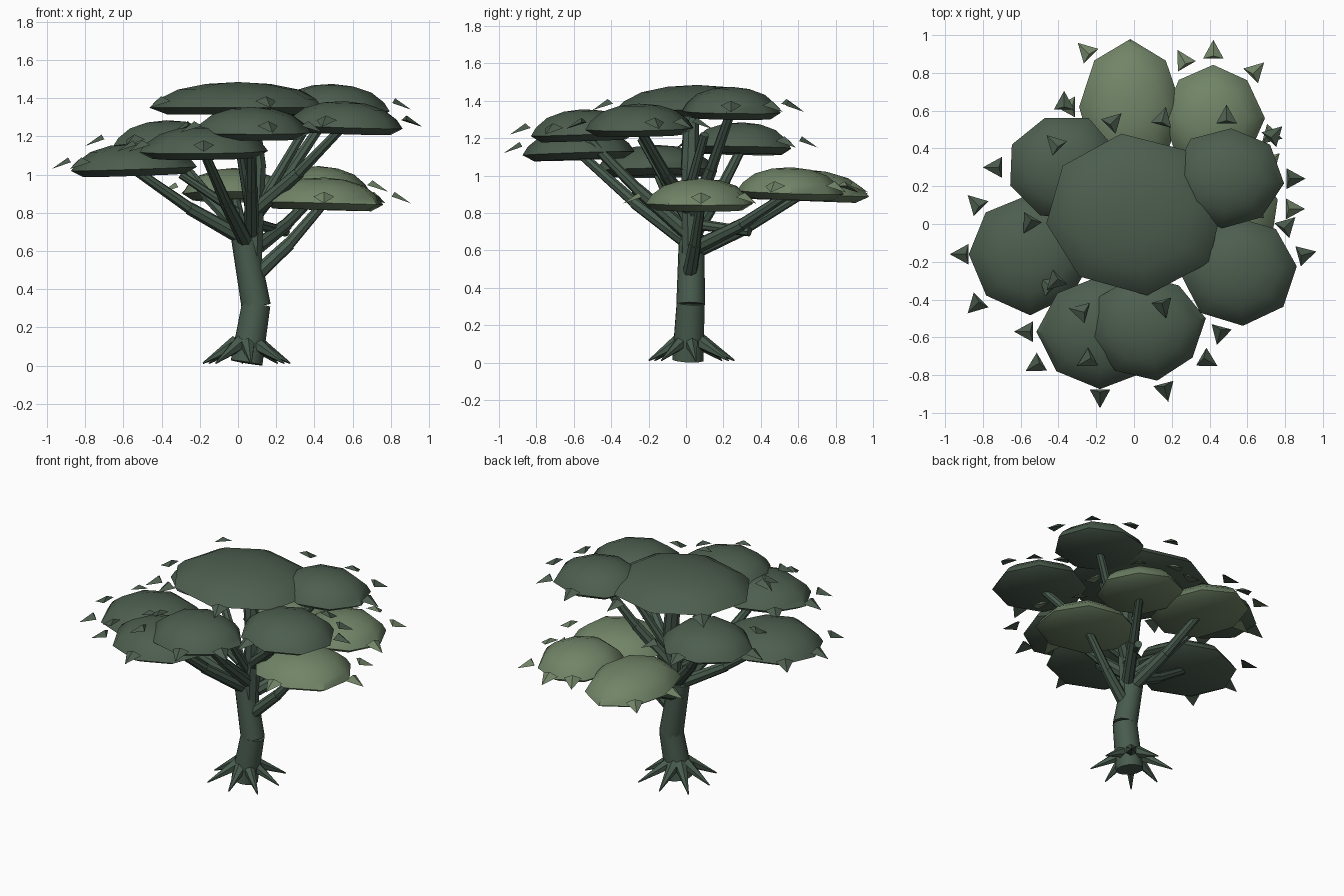
import bpy, bmesh, random
from math import sin, cos, pi, radians
from mathutils import Vector

random.seed(4)
cube = bpy.data.objects.get("Cube")
if cube:
    bpy.data.objects.remove(cube, do_unlink=True)


def material(name, rgb):
    m = bpy.data.materials.new(name)
    m.use_nodes = True
    m.diffuse_color = (*rgb, 1)
    bsdf = m.node_tree.nodes["Principled BSDF"]
    bsdf.inputs["Base Color"].default_value = (*rgb, 1)
    bsdf.inputs["Roughness"].default_value = 0.9
    return m


BARK = material("dark green bark", (0.065, 0.105, 0.075))
DARK = material("dark green foliage", (0.074, 0.112, 0.078))
LIGHT = material("light green foliage", (0.165, 0.232, 0.137))


def finish(bm, name, mat, smooth=True):
    bmesh.ops.recalc_face_normals(bm, faces=bm.faces)
    mesh = bpy.data.meshes.new(name)
    bm.to_mesh(mesh)
    bm.free()
    mesh.materials.append(mat)
    obj = bpy.data.objects.new(name, mesh)
    bpy.context.collection.objects.link(obj)
    if smooth:
        bpy.ops.object.select_all(action="DESELECT")
        obj.select_set(True)
        bpy.context.view_layer.objects.active = obj
        bpy.ops.object.shade_smooth_by_angle(angle=radians(42))
    return obj


def limb(name, a, b, r1, r2, sides=8):
    """Tapered cylinder running from point a to point b."""
    a, b = Vector(a), Vector(b)
    bm = bmesh.new()
    bmesh.ops.create_cone(bm, cap_ends=True, segments=sides, radius1=r1,
                          radius2=r2, depth=(b - a).length)
    obj = finish(bm, name, BARK)
    obj.location = (a + b) / 2
    obj.rotation_mode = "QUATERNION"
    obj.rotation_quaternion = (b - a).to_track_quat("Z", "Y")


def pad(name, centre, rx, ry, turn, mat):
    """Low dome with a flat underside and a thin faceted rim."""
    sides = 8
    profile = [(0.8, -0.035), (1, 0), (0.9, 0.045), (0.68, 0.095), (0.36, 0.125)]
    jitter = [random.uniform(0.97, 1.06) for _ in range(sides)]
    bm = bmesh.new()
    rings = []
    for r, z in profile:
        ring = []
        for i in range(sides):
            t = radians(turn) + 2 * pi * i / sides
            ring.append(bm.verts.new((r * jitter[i] * rx * cos(t),
                                      r * jitter[i] * ry * sin(t), z)))
        rings.append(ring)
    for low, high in zip(rings, rings[1:]):
        for i in range(sides):
            j = (i + 1) % sides
            bm.faces.new((low[i], low[j], high[j], high[i]))
    bm.faces.new(rings[0])
    tip = bm.verts.new((0, 0, 0.135))
    for i in range(sides):
        bm.faces.new((rings[-1][i], rings[-1][(i + 1) % sides], tip))
    obj = finish(bm, name, mat)
    obj.location = centre
    # The outer edge droops a little
    obj.rotation_euler = (-0.06 * centre[1], 0.06 * centre[0], 0)


def tuft(name, centre, angle, mat):
    """Small three-sided leaf spike drooping outwards."""
    bm = bmesh.new()
    points = [(0.055, 0, -0.025), (-0.045, 0.055, 0.01),
              (-0.045, -0.055, 0.01), (-0.03, 0, 0.035)]
    v = [bm.verts.new(p) for p in points]
    for tri in ((0, 1, 2), (0, 1, 3), (0, 2, 3), (1, 2, 3)):
        bm.faces.new([v[i] for i in tri])
    obj = finish(bm, name, mat, smooth=False)
    obj.location = centre
    obj.rotation_euler = (0, 0, angle)


def clamp(value):
    """Keep tufts inside the outline of the tree."""
    return max(-0.92, min(0.92, value))


# Trunk in leaning sections
limb("trunk_base", (0.045, 0.01, 0.015), (0.095, 0.025, 0.32), 0.086, 0.077, 12)
limb("trunk_middle", (0.095, 0.025, 0.31), (0.03, 0.03, 0.68), 0.077, 0.068, 12)
limb("trunk_upper", (0.07, 0.03, 0.5), (0.1, 0.02, 1.05), 0.055, 0.048)
limb("trunk_top", (0.1, 0.02, 1.03), (0.06, 0.03, 1.37), 0.05, 0.042)

# Roots
for i in range(8):
    t = 2 * pi * i / 8 + 0.1
    reach = 0.23 + 0.025 * (i % 2)
    limb("root", (0.045 + 0.05 * cos(t), 0.02 + 0.05 * sin(t), 0.12),
         (0.045 + reach * cos(t), 0.03 + reach * sin(t), 0.012), 0.042, 0.004, 6)

# Foliage: name, centre, half sizes, turn, material, tuft hours of 24, branch start
PADS = [
    ("crown", (0, 0.06, 1.35), 0.48, 0.42, 8, DARK, (5, 9, 15, 19), None),
    ("back_left", (0.49, 0.24, 1.34), 0.29, 0.27, 40, DARK, (0, 3, 6), (0.1, 0.04, 0.8)),
    ("front_left", (0.55, -0.25, 1.25), 0.3, 0.28, 5, DARK, (1, 3, 5, 17), (0.1, 0.02, 0.82)),
    ("front", (0.07, -0.55, 1.22), 0.3, 0.28, 10, DARK, (11, 14, 19, 22), (0.07, 0, 0.7)),
    ("front_right", (-0.18, -0.57, 1.12), 0.32, 0.29, 0, DARK, (9, 12, 14, 18), (0.04, 0, 0.65)),
    ("right", (-0.55, -0.16, 1.03), 0.33, 0.31, 0, DARK, (9, 12, 15), (0.02, 0.02, 0.67)),
    ("back_right", (-0.37, 0.3, 1.15), 0.3, 0.28, 20, DARK, (3, 6, 12, 16), (0.04, 0.04, 0.68)),
    ("low_back", (-0.02, 0.62, 0.9), 0.27, 0.35, 0, LIGHT, (6, 9, 12), (0.05, 0.06, 0.6)),
    ("low_back_left", (0.42, 0.56, 0.91), 0.26, 0.29, 0, LIGHT, (3, 6, 8, 23), (0.1, 0.06, 0.62)),
    ("low_left", (0.45, 0.08, 0.85), 0.32, 0.29, 10, LIGHT, (0, 3, 18), (0.1, 0.02, 0.48)),
]
for name, c, rx, ry, turn, mat, hours, start in PADS:
    pad(name + "_foliage", c, rx, ry, turn, mat)
    for hour in hours:
        t = 2 * pi * hour / 24
        tuft(name + "_tuft", (clamp(c[0] + 1.25 * rx * cos(t)),
                              clamp(c[1] + 1.25 * ry * sin(t)), c[2] + 0.025), t, mat)
    if start:
        # Two-part branch with a slight bend
        s, end = Vector(start), Vector(c)
        end = s.lerp(end, 0.97)
        elbow = s.lerp(end, 0.5) - Vector((0, 0, 0.02))
        limb(name + "_branch", s, elbow, 0.04, 0.034)
        limb(name + "_branch_end", s.lerp(elbow, 0.95), end, 0.031, 0.025)

# Side twigs forking off the main branches
limb("back_twig", (0.1, 0.06, 0.74), (0.25, 0.34, 0.7), 0.03, 0.025)
limb("right_twig", (0, 0.02, 0.8), (-0.3, 0, 1), 0.026, 0.02)
limb("left_twig", (0.12, 0, 0.85), (0.34, 0.1, 1.22), 0.03, 0.024)
limb("front_twig", (0.07, 0, 0.78), (0, -0.24, 1.2), 0.03, 0.024)
